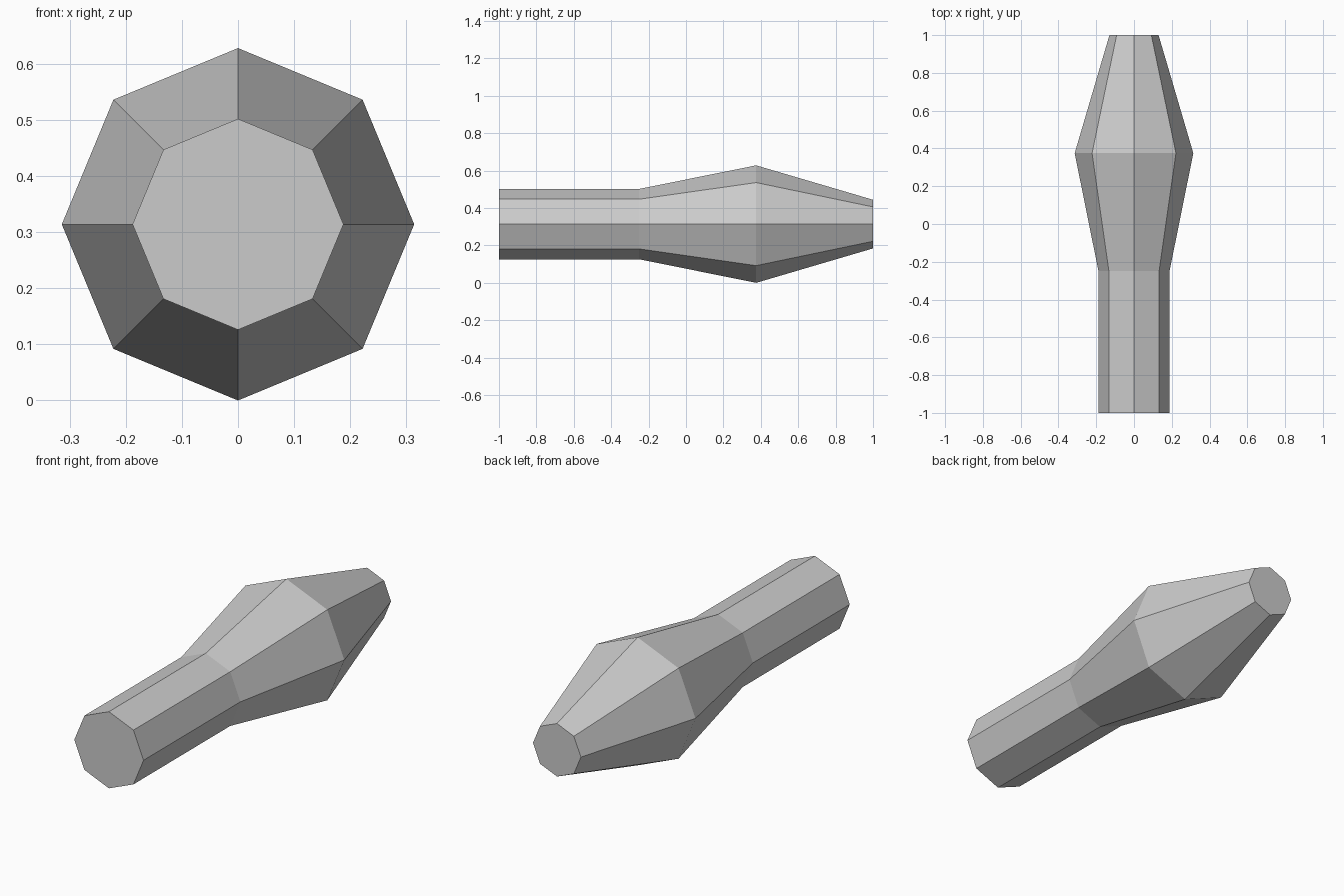
import bpy
import bmesh
from math import cos, sin, pi

cube = bpy.data.objects.get("Cube")
if cube:
    bpy.data.objects.remove(cube, do_unlink=True)

SIDES = 8
CENTRE_Z = 0.314
# (y, radius) from the front end to the back end
PROFILE = [(-1.0, 0.188), (-0.25, 0.188), (0.375, 0.314), (1.0, 0.13)]

# Plain grey material
grey = bpy.data.materials.new("light_grey")
grey.use_nodes = True
colour = (0.6, 0.6, 0.6, 1.0)
grey.diffuse_color = colour
grey.node_tree.nodes["Principled BSDF"].inputs["Base Color"].default_value = colour

# Octagonal rings along the axis
bm = bmesh.new()
rings = []
for y, r in PROFILE:
    angles = [2 * pi * i / SIDES for i in range(SIDES)]
    rings.append([bm.verts.new((r * sin(a), y, CENTRE_Z + r * cos(a))) for a in angles])

# Flat sides between neighbouring rings
for a, b in zip(rings, rings[1:]):
    for i in range(SIDES):
        j = (i + 1) % SIDES
        bm.faces.new((a[i], a[j], b[j], b[i]))

# End caps
bm.faces.new(rings[0])
bm.faces.new(rings[-1])
bmesh.ops.recalc_face_normals(bm, faces=bm.faces)

mesh = bpy.data.meshes.new("tapered_handle")
bm.to_mesh(mesh)
bm.free()
mesh.materials.append(grey)
handle = bpy.data.objects.new("tapered_handle", mesh)
bpy.context.collection.objects.link(handle)
